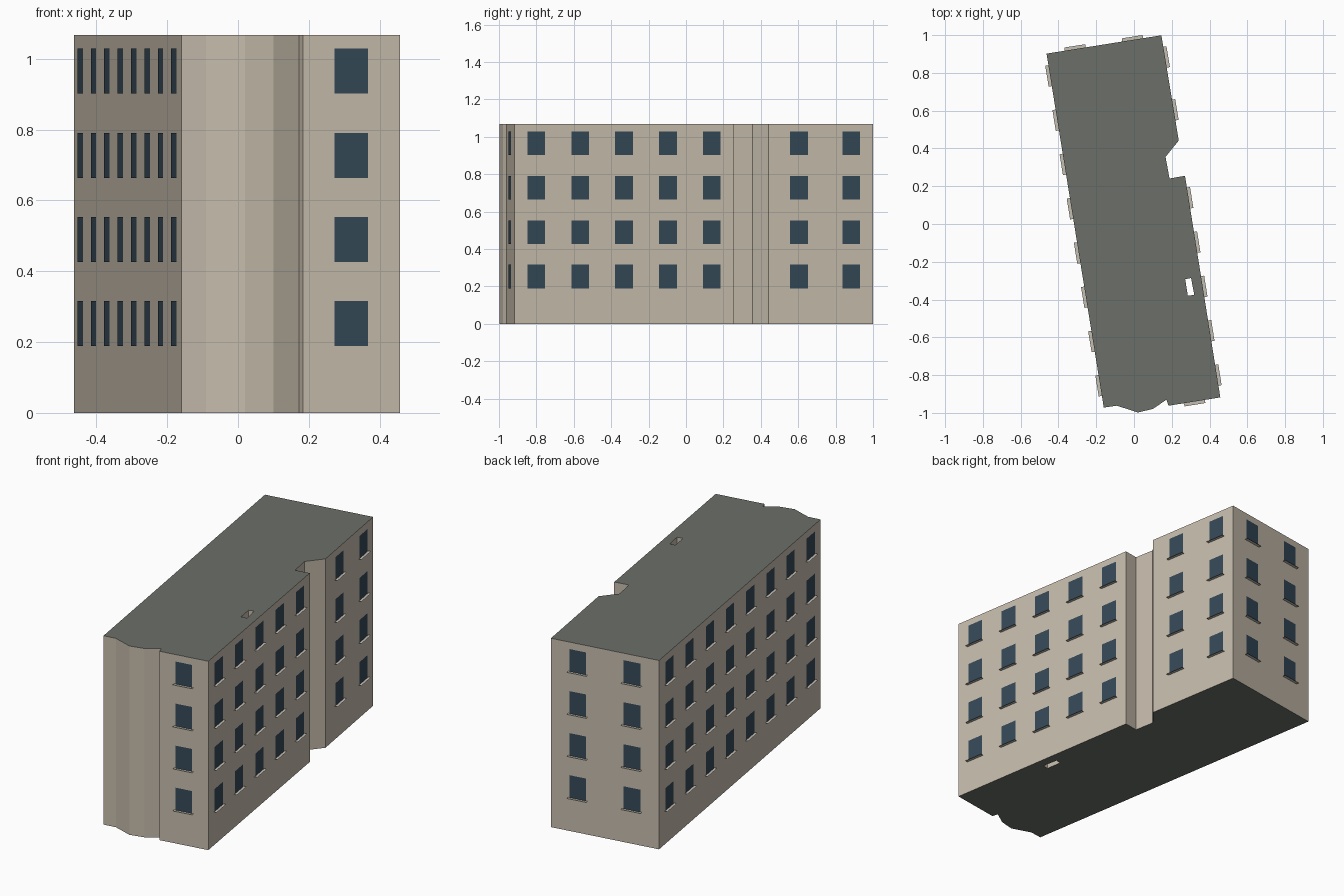
import bpy, bmesh
from mathutils import Vector

if "Cube" in bpy.data.objects:
    bpy.data.objects.remove(bpy.data.objects["Cube"])

HEIGHT = 1.067
FLOORS, FIRST_SILL, FLOOR_STEP = 4, 0.189, 0.2375
WIN_W, WIN_H = 0.096, 0.127
SILL_W, SILL_OUT = 0.112, 0.017

# Footprint, clockwise from the back left corner
BACK_L, BACK_R = (-0.463, 0.902), (0.145, 0.999)
WING_END, WING_START = (0.237, 0.442), (0.27, 0.255)
FRONT_R, FRONT_STEP = (0.457, -0.918), (0.183, -0.962)
FRONT_L = (-0.16, -0.972)
OUTLINE = [BACK_L, BACK_R, WING_END, (0.167, 0.355), (0.188, 0.241), WING_START,
           FRONT_R, FRONT_STEP, (0.172, -0.93), (0.10, -0.979), (0.02, -0.998),
           (-0.09, -0.962), FRONT_L]
SHAFT = [(0.271, -0.292), (0.302, -0.286), (0.319, -0.375), (0.285, -0.38)]


def material(name, rgb):
    m = bpy.data.materials.new(name)
    m.diffuse_color = (*rgb, 1)
    m.use_nodes = True
    m.node_tree.nodes["Principled BSDF"].inputs["Base Color"].default_value = m.diffuse_color
    return m


def finish(name, bm, mats):
    mesh = bpy.data.meshes.new(name)
    bm.to_mesh(mesh)
    bm.free()
    for m in mats:
        mesh.materials.append(m)
    obj = bpy.data.objects.new(name, mesh)
    bpy.context.collection.objects.link(obj)
    return obj


wall_mat = material("wall", (0.56, 0.50, 0.41))
roof_mat = material("roof", (0.15, 0.16, 0.14))
glass_mat = material("glass", (0.035, 0.065, 0.095))
sill_mat = material("sill", (0.56, 0.52, 0.45))

# Building body: footprint with a light shaft, extruded upwards
bm = bmesh.new()
edges = []
for loop in (OUTLINE, SHAFT):
    vs = [bm.verts.new((x, y, 0)) for x, y in loop]
    edges += [bm.edges.new((a, b)) for a, b in zip(vs, vs[1:] + vs[:1])]
bmesh.ops.triangle_fill(bm, edges=edges, use_beauty=True, use_dissolve=False)
ext = bmesh.ops.extrude_face_region(bm, geom=bm.faces[:], use_keep_orig=True)
top = [g for g in ext["geom"] if isinstance(g, bmesh.types.BMVert)]
bmesh.ops.translate(bm, verts=top, vec=(0, 0, HEIGHT))
bmesh.ops.recalc_face_normals(bm, faces=bm.faces[:])
for f in bm.faces:
    f.material_index = 1 if abs(f.normal.z) > 0.5 else 0
finish("building_body", bm, [wall_mat, roof_mat])


def facade(name, start, end, fractions):
    """Rows of panes and thin sills along one wall."""
    a, b = Vector((*start, 0)), Vector((*end, 0))
    along = (b - a).normalized()
    out = Vector((-along.y, along.x, 0))
    up = Vector((0, 0, 1))
    panes, sills = bmesh.new(), bmesh.new()

    def quad(bm, corner, u, v):
        bm.faces.new([bm.verts.new(p) for p in (corner, corner + u, corner + u + v, corner + v)])

    for floor in range(FLOORS):
        for t in fractions:
            c = a.lerp(b, t) + up * (FIRST_SILL + FLOOR_STEP * floor)
            quad(panes, c + along * WIN_W / 2 + out * 0.002, -along * WIN_W, up * WIN_H)
            quad(sills, c + along * SILL_W / 2, -along * SILL_W, out * SILL_OUT)
    bmesh.ops.reverse_faces(sills, faces=[f for f in sills.faces if f.normal.z < 0])
    finish(name + "_windows", panes, [glass_mat])
    finish(name + "_sills", sills, [sill_mat])


def bays(n):
    return [(i + 0.5) / n for i in range(n)]


facade("left", FRONT_L, BACK_L, bays(8))
facade("back", BACK_L, BACK_R, bays(2))
facade("right_rear", BACK_R, WING_END, (0.208, 0.71))
facade("right_front", WING_START, FRONT_R, bays(5))
facade("front", FRONT_R, FRONT_STEP, bays(1))
